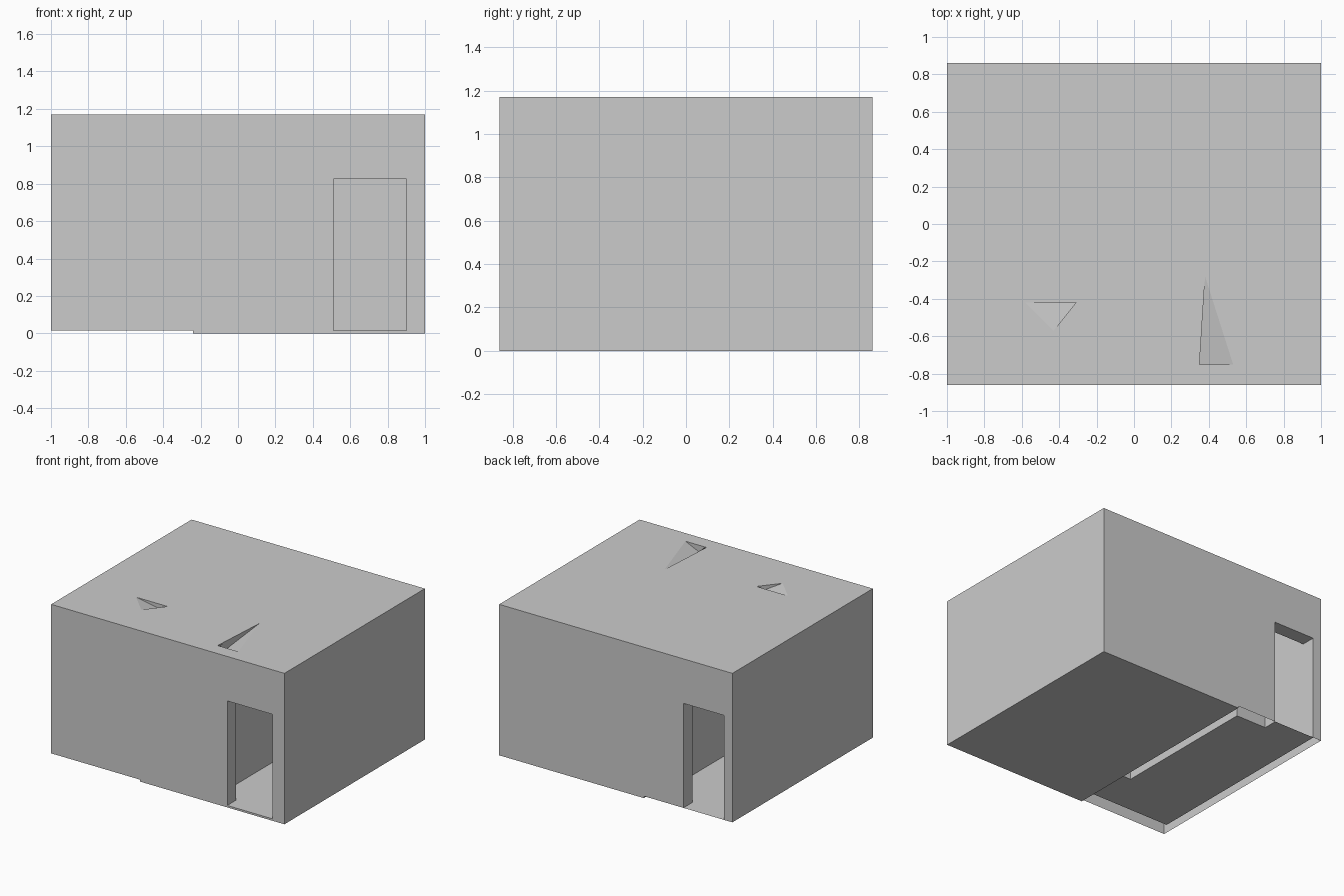
import bpy, bmesh

if "Cube" in bpy.data.objects:
    bpy.data.objects.remove(bpy.data.objects["Cube"])

X, Y, H = 1.0, 0.86, 1.17      # outer half sizes and height
IN = 0.75                      # inner face of the front and back walls
F, DOOR = 0.015, 0.825         # floor level and door head
FRONT, BACK = (0.51, 0.90), (-0.93, -0.58)   # door x ranges
SEAM = -0.24                   # left edge of the base plate


def make(name, polys):
    """Object from a list of polygons given as 3D corner lists."""
    bm = bmesh.new()
    for p in polys:
        bm.faces.new([bm.verts.new(c) for c in p])
    bmesh.ops.remove_doubles(bm, verts=bm.verts, dist=0.0005)
    bmesh.ops.triangulate(bm, faces=[f for f in bm.faces if len(f.verts) > 4])
    bmesh.ops.recalc_face_normals(bm, faces=bm.faces)
    me = bpy.data.meshes.new(name)
    bm.to_mesh(me)
    bm.free()
    ob = bpy.data.objects.new(name, me)
    bpy.context.collection.objects.link(ob)
    return ob


def flat(pts, z):
    return [(x, y, z) for x, y in pts]


def upright(a, b, z0, z1):
    return [(*a, z0), (*b, z0), (*b, z1), (*a, z1)]


def door_panel(x0, x1, y, z0, z1, door):
    """Wall along x with a notch for the doorway."""
    d0, d1 = door
    return [(x, y, z) for x, z in ((x0, z0), (d0, z0), (d0, DOOR), (d1, DOOR),
                                   (d1, z0), (x1, z0), (x1, z1), (x0, z1))]


# outer walls; the base skirt only runs under the wider right part
make("outer_walls", [
    door_panel(-X, X, -Y, F, H, FRONT),
    door_panel(-X, X, Y, F, H, BACK),
    upright((-X, -Y), (-X, Y), F, H),
    upright((X, -Y), (X, Y), F, H)])

# base plate
base = [(SEAM, -Y), (X, -Y), (X, Y), (SEAM, Y)]
make("base_plate", [flat(base, 0)] +
     [upright(base[i], base[(i + 1) % 4], 0, F) for i in range(4)])

# roof with two triangular sunken pockets (first corner is the deep one)
pockets = [[(0.35, -0.75), (0.53, -0.75), (0.38, -0.28)],
           [(-0.31, -0.42), (-0.58, -0.42), (-0.43, -0.57)]]
bm = bmesh.new()
edges = []
for loop in [[(-X, -Y), (X, -Y), (X, Y), (-X, Y)]] + pockets:
    vs = [bm.verts.new((x, y, H)) for x, y in loop]
    edges += [bm.edges.new((vs[i], vs[(i + 1) % len(vs)])) for i in range(len(vs))]
bmesh.ops.triangle_fill(bm, edges=edges, use_beauty=True, normal=(0, 0, 1))
for (a, b, c), depth in zip(pockets, (0.08, 0.05)):
    top, low = (*a, H), (*a, H - depth)
    pb, pc = (*b, H), (*c, H)
    for tri in ((low, pb, pc), (top, low, pb), (top, low, pc)):
        bm.faces.new([bm.verts.new(v) for v in tri])
bmesh.ops.remove_doubles(bm, verts=bm.verts, dist=0.0005)
bmesh.ops.recalc_face_normals(bm, faces=bm.faces)
me = bpy.data.meshes.new("roof")
bm.to_mesh(me)
bm.free()
bpy.context.collection.objects.link(bpy.data.objects.new("roof", me))

# winding corridor between the two doors
path = [(-0.93, IN), (-0.93, -IN), (0.24, -IN), (0.24, 0.42), (0.36, 0.42),
        (0.36, -IN), (0.93, -IN), (0.93, IN), (-0.20, IN), (-0.20, -0.42),
        (-0.32, -0.42), (-0.32, IN)]
walls = []
for i, a in enumerate(path):
    b = path[(i + 1) % len(path)]
    if i == 5:
        walls.append(door_panel(a[0], b[0], a[1], F, H - 0.002, FRONT))
    elif i == 11:
        walls.append(door_panel(b[0], a[0], a[1], F, H - 0.002, BACK))
    else:
        walls.append(upright(a, b, F, H - 0.002))
make("corridor_walls", walls)
make("corridor_floor", [flat(path, F)])

# door linings: jambs, head and threshold
for name, (d0, d1), s in (("front_door_lining", FRONT, -1), ("back_door_lining", BACK, 1)):
    rect = [(d0, s * IN), (d1, s * IN), (d1, s * Y), (d0, s * Y)]
    make(name, [flat(rect, F), flat(rect, DOOR),
                upright(rect[0], rect[3], F, DOOR),
                upright(rect[1], rect[2], F, DOOR)])
